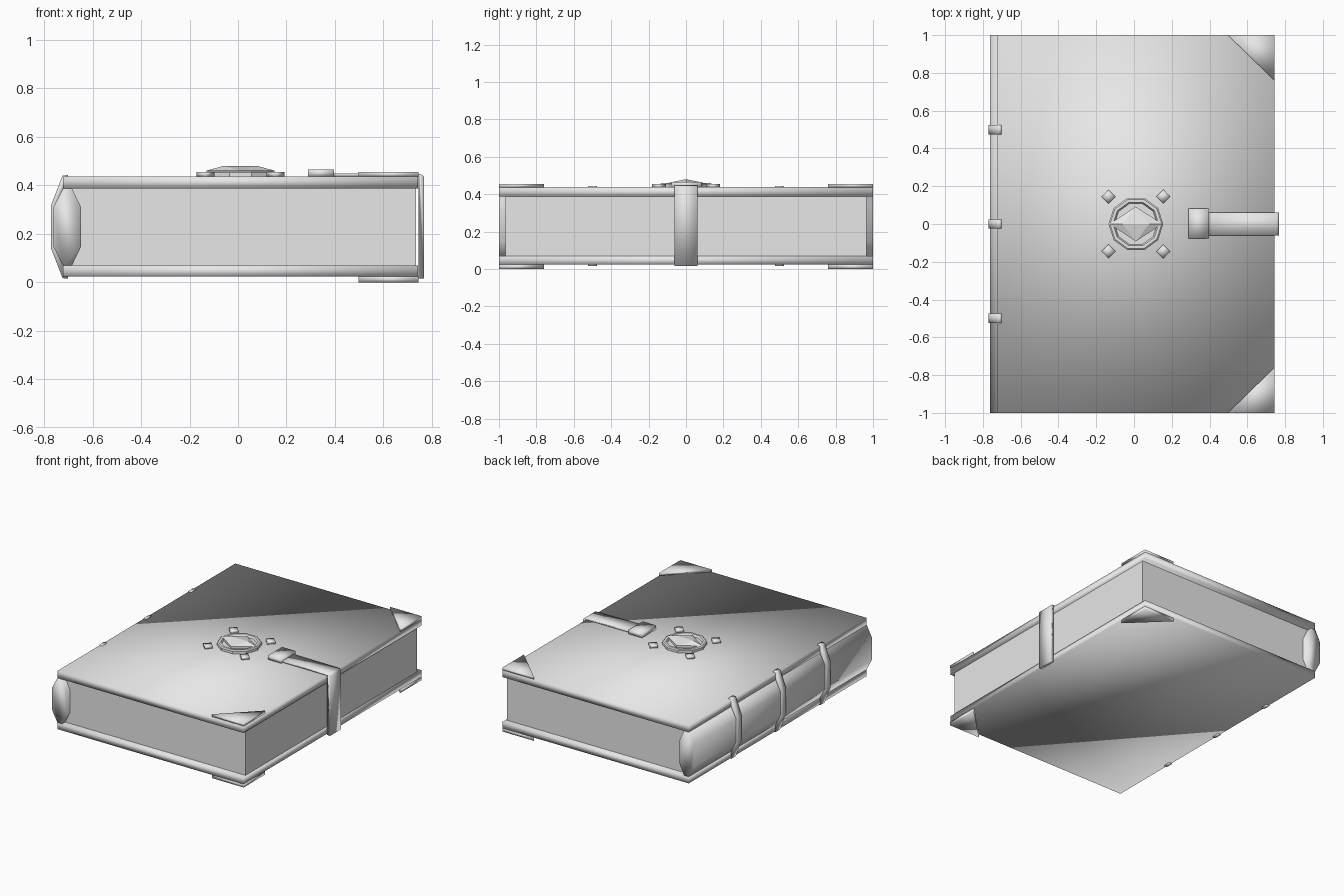
import bpy, bmesh, math
from mathutils import Vector

if "Cube" in bpy.data.objects:
    bpy.data.objects.remove(bpy.data.objects["Cube"])

grey = bpy.data.materials.new("plain_grey")
grey.diffuse_color = (0.8, 0.8, 0.8, 1)
grey.use_nodes = True
grey.node_tree.nodes["Principled BSDF"].inputs["Base Color"].default_value = grey.diffuse_color


def finish(name, bm, smooth):
    bmesh.ops.recalc_face_normals(bm, faces=bm.faces)
    for f in bm.faces:
        f.smooth = smooth
    me = bpy.data.meshes.new(name)
    bm.to_mesh(me)
    bm.free()
    me.materials.append(grey)
    ob = bpy.data.objects.new(name, me)
    bpy.context.collection.objects.link(ob)
    return ob


def prism(name, pts, lo, hi, axis="z", smooth=True):
    """Extrude an outline: (x, z) points along y, or (x, y) points along z."""
    bm = bmesh.new()
    place = (lambda p, t: (p[0], t, p[1])) if axis == "y" else (lambda p, t: (p[0], p[1], t))
    a = [bm.verts.new(place(p, lo)) for p in pts]
    b = [bm.verts.new(place(p, hi)) for p in pts]
    bm.faces.new(a)
    bm.faces.new(b)
    n = len(pts)
    for i in range(n):
        j = (i + 1) % n
        bm.faces.new((a[i], a[j], b[j], b[i]))
    return finish(name, bm, smooth)


def rect(x0, x1, y0, y1):
    return [(x0, y0), (x1, y0), (x1, y1), (x0, y1)]


# Covers and page block
prism("bottom_cover", rect(-0.722, 0.743, -1, 1), 0.023, 0.07)
prism("top_cover", rect(-0.722, 0.743, -1, 1), 0.387, 0.437)
prism("pages", rect(-0.69, 0.735, -0.965, 0.965), 0.07, 0.387, smooth=False)

# Rounded spine
prism("spine", [(-0.722, 0.387), (-0.762, 0.31), (-0.762, 0.147), (-0.722, 0.07),
                (-0.685, 0.07), (-0.648, 0.147), (-0.648, 0.31), (-0.685, 0.387)],
      -1, 1, "y")

# Raised bands wrapping the spine on to both covers
upper = [(-0.702, 0.443), (-0.724, 0.441), (-0.771, 0.32)]
inner = [(-0.755, 0.31), (-0.715, 0.40), (-0.702, 0.43)]
flip = lambda pts: [(x, 0.458 - z) for x, z in reversed(pts)]
for i, y in enumerate((-0.5, 0, 0.5)):
    prism(f"spine_band_{i + 1}", upper + flip(upper) + flip(inner) + inner,
          y - 0.025, y + 0.025, "y")

# Triangular corner guards
for s, side in ((-1, "front"), (1, "back")):
    tri = [(0.497, s), (0.745, s), (0.745, s * 0.758)]
    prism(f"top_corner_{side}", tri, 0.436, 0.455)
    prism(f"bottom_corner_{side}", tri, 0.0, 0.024)

# Strap and its buckle
prism("strap", [(0.38, 0.437), (0.745, 0.437), (0.745, 0.015), (0.768, 0.015),
                (0.768, 0.436), (0.755, 0.446), (0.38, 0.449)], -0.062, 0.062, "y")
prism("strap_buckle", rect(0.289, 0.396, -0.078, 0.082), 0.436, 0.465)

# Ten-sided emblem ring with a sunken floor
CX = 0.01
bm = bmesh.new()
profile = [(0.145, 0.437), (0.145, 0.454), (0.137, 0.46), (0.121, 0.46), (0.113, 0.446)]
rings = []
for r, z in profile:
    rings.append([bm.verts.new((CX + r * math.cos(k * math.tau / 10),
                                r * math.sin(k * math.tau / 10), z)) for k in range(10)])
for a, b in zip(rings, rings[1:]):
    for k in range(10):
        m = (k + 1) % 10
        bm.faces.new((a[k], a[m], b[m], b[k]))
bm.faces.new(rings[0])
bm.faces.new(rings[-1])
finish("emblem_ring", bm, False)

# Ridged gem
bm = bmesh.new()
base = [(-0.14, 0), (0, -0.092), (0.14, 0), (0, 0.092)]
low = [bm.verts.new((CX + x, y, 0.445)) for x, y in base]
mid = [bm.verts.new((CX + x, y, 0.461)) for x, y in base]
left, right = (bm.verts.new((CX + x, 0, 0.48)) for x in (-0.07, 0.07))
bm.faces.new(low)
for k in range(4):
    m = (k + 1) % 4
    bm.faces.new((low[k], low[m], mid[m], mid[k]))
for k in (1, 3):
    bm.faces.new((mid[k], right, left))
    bm.faces.new((mid[0], mid[k], left))
    bm.faces.new((mid[2], mid[k], right))
finish("emblem_gem", bm, False)

# Four diamond studs around the emblem
for sx in (-1, 1):
    for sy in (-1, 1):
        x, y, r = CX + sx * 0.145, sy * 0.145, 0.037
        prism(f"stud_{'left' if sx < 0 else 'right'}_{'front' if sy < 0 else 'back'}",
              [(x - r, y), (x, y - r), (x + r, y), (x, y + r)], 0.436, 0.455)
